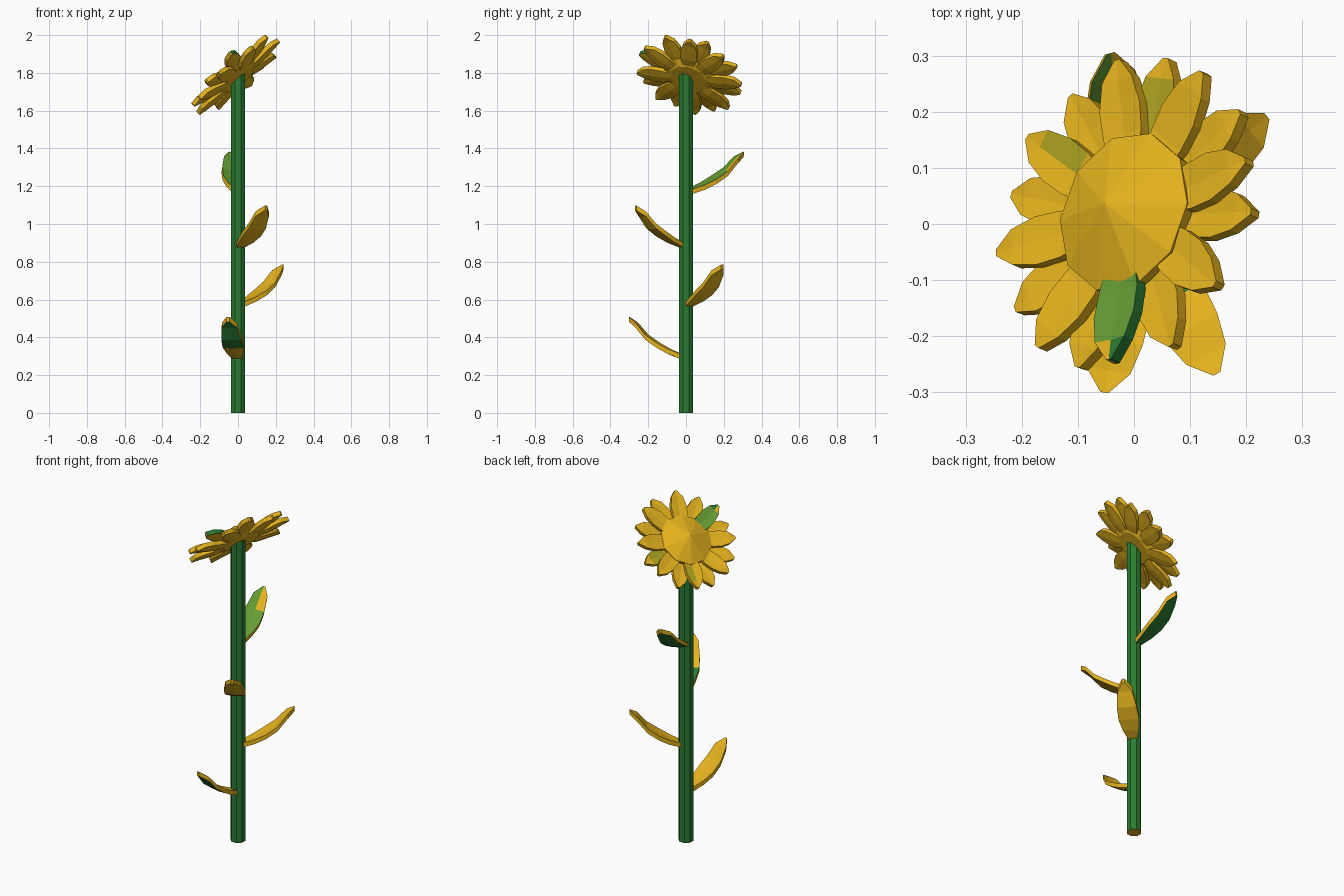
import bpy, bmesh, math
from mathutils import Matrix, Vector

if "Cube" in bpy.data.objects:
    bpy.data.objects.remove(bpy.data.objects["Cube"])


def material(name, rgb):
    m = bpy.data.materials.new(name)
    m.diffuse_color = (*rgb, 1)
    m.use_nodes = True
    m.node_tree.nodes["Principled BSDF"].inputs["Base Color"].default_value = m.diffuse_color
    return m


MATS = [material("gold", (0.78, 0.45, 0.013)),
        material("stem_green", (0.024, 0.20, 0.032)),
        material("light_green", (0.13, 0.33, 0.035)),
        material("olive_yellow", (0.44, 0.38, 0.015))]
GOLD, GREEN, LIGHT, OLIVE = range(4)


def finish(name, bm, matrix):
    bmesh.ops.recalc_face_normals(bm, faces=bm.faces)
    bm.transform(matrix)
    me = bpy.data.meshes.new(name)
    bm.to_mesh(me)
    bm.free()
    for m in MATS:
        me.materials.append(m)
    ob = bpy.data.objects.new(name, me)
    bpy.context.collection.objects.link(ob)
    return ob


def blade(name, profile, thick, cup, colour, matrix):
    """Pointed blade along +x from (distance, half width, height) rows."""
    bm = bmesh.new()
    rows = []
    for r, w, z in profile:
        rows.append([[bm.verts.new((r, s * w, z + cup * w * abs(s) + dz)) for s in (-1, 0, 1)]
                     for dz in (thick / 2, -thick / 2)])
    for a, b in zip(rows, rows[1:]):
        for side in (0, 1):
            for k in (0, 1):
                bm.faces.new((a[side][k], b[side][k], b[side][k + 1], a[side][k + 1]))
        for k in (0, 2):
            bm.faces.new((a[0][k], a[1][k], b[1][k], b[0][k]))
    for end in (rows[0], rows[-1]):
        for k in (0, 1):
            bm.faces.new((end[0][k], end[0][k + 1], end[1][k + 1], end[1][k]))
    bmesh.ops.recalc_face_normals(bm, faces=bm.faces)
    for f in bm.faces:
        f.material_index = colour(*f.calc_center_median().xy, f.normal.z)
    return finish(name, bm, matrix)


# Stem: eight-sided, gold underneath
bm = bmesh.new()
bmesh.ops.create_cone(bm, cap_ends=True, segments=8, radius1=0.041, radius2=0.041, depth=1.8)
for f in bm.faces:
    f.material_index = GOLD if f.normal.z < -0.5 else GREEN
finish("stem", bm, Matrix.Translation((0, 0, 0.9)) @ Matrix.Rotation(math.pi / 8, 4, 'Z'))

# Leaves: curving outwards and up, with their own colouring rules
LEAF = [(0.025, 0.024, 0.013), (0.09, 0.044, 0.038), (0.15, 0.056, 0.07),
        (0.21, 0.053, 0.112), (0.265, 0.04, 0.178), (0.305, 0.007, 0.212)]


def all_gold(x, y, nz):
    return GOLD


def leaf_low(x, y, nz):
    return GREEN if nz < -0.3 and x > 0.14 else GOLD


def leaf_inner(x, y, nz):
    return GREEN if nz > 0.3 and x < 0.13 else GOLD


def leaf_high(x, y, nz):
    if nz > 0.3:
        return GOLD if y < 0 and x > 0.2 else LIGHT
    return GREEN if nz < -0.3 else GOLD


for i, (z, az, roll, rule) in enumerate([(0.283, -100, 0, leaf_low), (0.56, 39, 0, all_gold),
                                         (0.872, -61, 0, leaf_inner), (1.16, 105, 10, leaf_high)]):
    blade(f"leaf_{i + 1}", LEAF, 0.026, 0.1, rule,
          Matrix.Translation((0, 0, z)) @ Matrix.Rotation(math.radians(az), 4, 'Z')
          @ Matrix.Rotation(math.radians(roll), 4, 'X'))

# Flower head frame, tilted to the back left
NORMAL = Vector((-0.635, 0.265, 0.725)).normalized()
HEAD = (Matrix.Translation((-0.002, 0.015, 1.782))
        @ Vector((0, 0, 1)).rotation_difference(NORMAL).to_matrix().to_4x4())

# Flower centre: low faceted cone
bm = bmesh.new()
SIDES = 10
rings = []
for r, z in [(0.10, -0.022), (0.145, 0.0), (0.148, 0.026)]:
    rings.append([bm.verts.new((r * math.cos(a * math.tau / SIDES),
                                r * math.sin(a * math.tau / SIDES), z)) for a in range(SIDES)])
top = bm.verts.new((0, 0, 0.08))
for k in range(SIDES):
    n = (k + 1) % SIDES
    for a, b in zip(rings, rings[1:]):
        bm.faces.new((a[k], a[n], b[n], b[k]))
    bm.faces.new((rings[-1][k], rings[-1][n], top))
bm.faces.new(rings[0])
finish("flower_centre", bm, HEAD)

# Petals: sixteen, alternating between a lower and an upper layer
PETAL = [(0.07, 0.026, 0.0), (0.15, 0.044, 0.0), (0.2, 0.046, 0.006),
         (0.25, 0.034, 0.013), (0.288, 0.006, 0.014)]
ANGLES = [-5, 13, 35, 57, 80, 99, 125, 146, 167, 190, 212, 235, 253, 275, 297, 326]


def petal_green(x, y, nz):
    return LIGHT if nz > 0.3 and x < 0.23 else GREEN if nz > -0.3 and y > 0 else GOLD


def petal_olive(x, y, nz):
    return OLIVE if nz > 0.3 and 0.14 < x < 0.23 else GOLD


def petal_olive_half(x, y, nz):
    return OLIVE if nz > 0.3 and y < 0 and 0.14 < x < 0.23 else GOLD


RULES = {13: petal_green, 4: petal_olive, 7: petal_olive_half}
for i, angle in enumerate(ANGLES):
    upper = i % 2
    lift = 4 if i == 13 else 0 if upper else -2
    blade(f"petal_{i + 1}", PETAL, 0.024, 0.1, RULES.get(i, all_gold),
          HEAD @ Matrix.Translation((0, 0, 0.008 if upper else -0.004))
          @ Matrix.Rotation(math.radians(angle), 4, 'Z')
          @ Matrix.Rotation(-math.radians(lift), 4, 'Y'))
